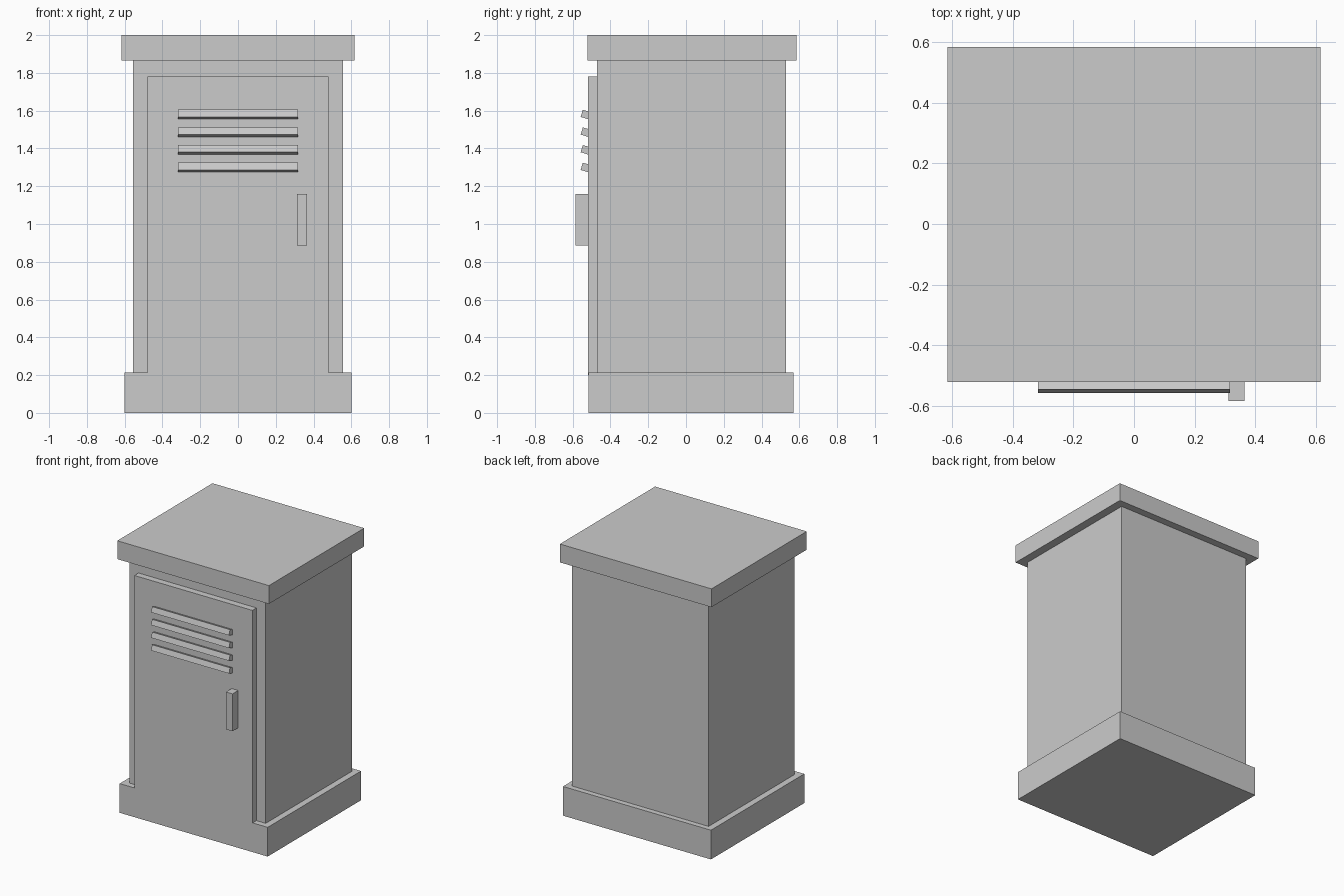
import bpy
from math import cos, sin

if "Cube" in bpy.data.objects:
    bpy.data.objects.remove(bpy.data.objects["Cube"])


def box(name, lo, hi, tilt=0.0):
    """Box spanning lo..hi, optionally tilted about x."""
    bpy.ops.mesh.primitive_cube_add(
        size=1, location=[(a + b) / 2 for a, b in zip(lo, hi)], rotation=(tilt, 0, 0))
    ob = bpy.context.object
    ob.name = name
    ob.scale = [b - a for a, b in zip(lo, hi)]
    bpy.ops.object.transform_apply(location=False, rotation=False, scale=True)
    return ob


# Cabinet shell
box("base_plinth", (-0.602, -0.515, 0), (0.602, 0.57, 0.215))
box("cabinet_body", (-0.555, -0.471, 0.2), (0.555, 0.53, 1.87))
box("top_cap", (-0.617, -0.522, 1.865), (0.617, 0.585, 2.0))

# Door
box("door", (-0.48, -0.519, 0.2), (0.48, -0.465, 1.78))

# Tilted vent slats, set into the door
tilt, depth, height = -0.3, 0.05, 0.04
for i in range(4):
    y = -0.552 + depth / 2 * cos(tilt)
    z = 1.586 - i * 0.0935 + depth / 2 * sin(tilt)
    box(f"vent_slat_{i + 1}", (-0.317, y - depth / 2, z - height / 2),
        (0.317, y + depth / 2, z + height / 2), tilt)

# Door handle
box("door_handle", (0.312, -0.585, 0.885), (0.365, -0.51, 1.16))
